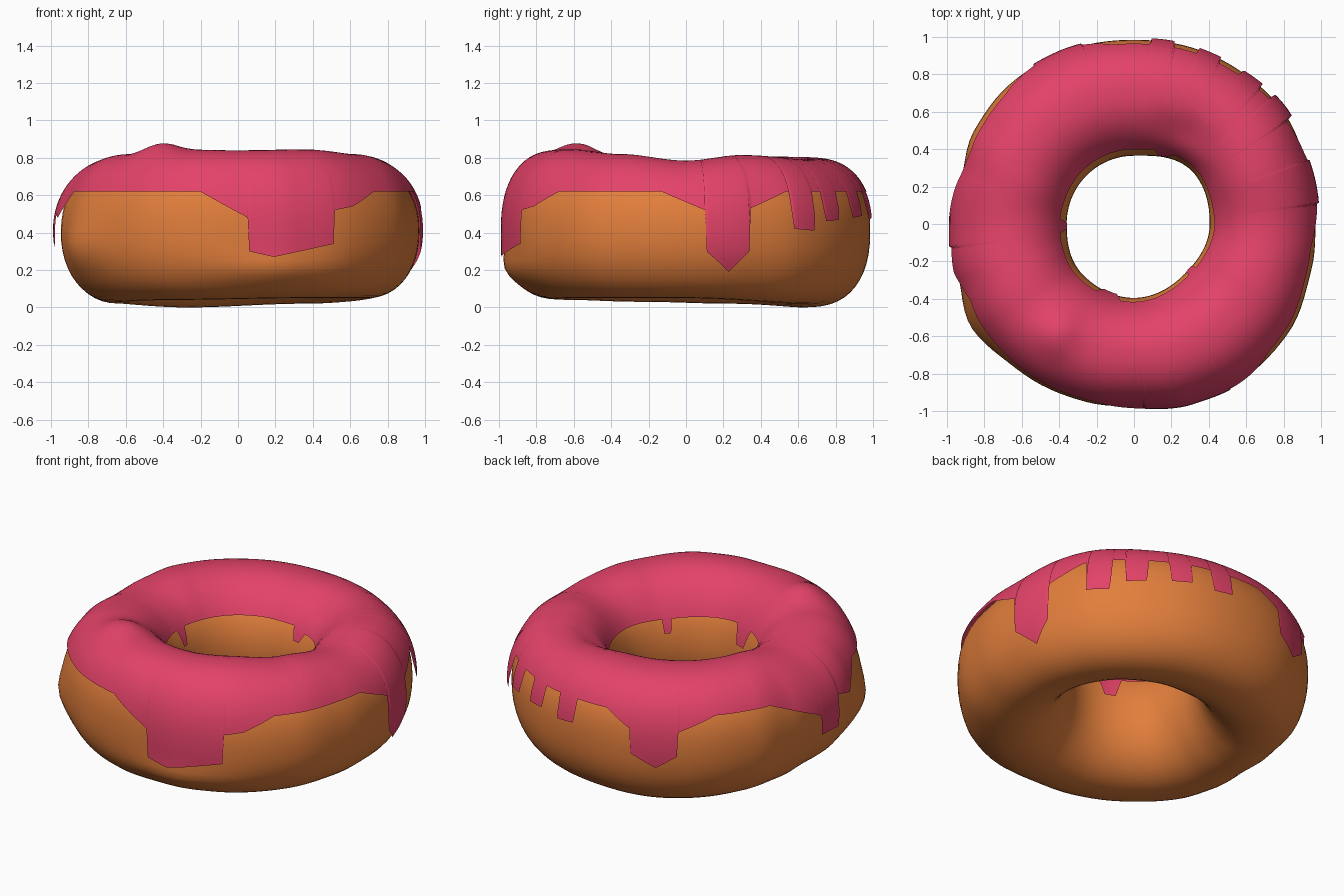
import bpy
import math

if "Cube" in bpy.data.objects:
    bpy.data.objects.remove(bpy.data.objects["Cube"])

ZC = 0.41                                # height of the tube's centre line
GAP = 0.035                              # icing thickness on top

# (angle, value) tables round the ring: outer dough radius, hole radius, underside, crest
OUTER = [(0, .97), (20, .98), (38, 1.0), (65, .995), (90, .985), (115, .995), (133, 1.0),
         (150, .99), (165, .955), (180, .935), (197, .975), (213, 1.0), (235, .995), (255, .985),
         (270, .975), (288, 1.0), (305, 1.015), (325, 1.01), (345, .98)]
HOLE = [(0, .405), (40, .42), (90, .365), (180, .36), (225, .385), (270, .395), (315, .38)]
BOTTOM = [(0, .05), (60, .02), (113, 0), (160, .02), (200, .03), (240, .04), (300, .05)]
CREST = [(0, .785), (25, .815), (60, .795), (90, .80), (120, .805), (155, .81), (180, .785),
         (215, .82), (240, .845), (270, .84), (300, .845), (330, .82)]

# height of the icing's outer rim with its drips, and of its inner rim
RIM = [(6, .52), (6.4, .30), (14, .19), (20, .30), (20.4, .53), (33, .62),
       (34, .62), (34.4, .42), (42.4, .41), (42.8, .62), (47, .62), (47.4, .46),
       (54.4, .47), (54.8, .62), (62, .62), (62.4, .48), (69.6, .49), (70, .62),
       (77, .62), (77.4, .47), (84.6, .48), (85, .62), (97, .62), (106, .53),
       (106.4, .38), (115, .30), (122, .38), (122.4, .53), (135, .62), (155, .62),
       (174, .48), (177, .45), (177.4, .33), (187, .32), (187.4, .52), (195, .48),
       (205, .62), (258, .62), (273, .48), (273.4, .30), (281, .27), (300, .34),
       (300.4, .52), (307, .54), (317, .62), (352, .62)]
INNER_RIM = [(0, .60), (60, .60), (64, .54), (70, .54), (74, .62), (176, .62), (179, .52),
             (184, .52), (187, .62), (240, .62), (246, .5), (256, .5), (260, .62),
             (317, .60), (318, .52), (324, .52), (325, .60)]


def lookup(table, a, smooth=False):
    """Periodic interpolation of (angle, value) pairs."""
    pts = [(table[-1][0] - 360, table[-1][1])] + table + [(table[0][0] + 360, table[0][1])]
    for (a0, v0), (a1, v1) in zip(pts, pts[1:]):
        if a0 <= a <= a1:
            t = (a - a0) / (a1 - a0)
            if smooth:
                t = t * t * (3 - 2 * t)
            return v0 + (v1 - v0) * t


def bump(a, centre, width):
    d = (a - centre + 180) % 360 - 180
    return math.exp(-(d / width) ** 2)


def spow(v, e):
    return math.copysign(abs(v) ** e, v)


def squareness(a, outside):
    return 2.25 - .1 * math.cos(math.radians(2 * a)) if outside else 2.05


def half_height(a, up, off_z):
    if up:
        return lookup(CREST, a, True) - GAP - ZC + off_z
    return ZC - lookup(BOTTOM, a, True)


def tube_point(a, p, off_r=0.0, off_z=0.0):
    """Point on the dough at ring angle a (degrees), tube angle p (radians)."""
    r_out, r_in = lookup(OUTER, a, True), lookup(HOLE, a, True)
    e = 2 / squareness(a, math.cos(p) > 0)
    r = (r_out + r_in) / 2 + ((r_out - r_in) / 2 + off_r) * spow(math.cos(p), e)
    s = spow(math.sin(p), e)
    z = ZC + half_height(a, s > 0, off_z) * s
    if math.cos(p) > 0:                  # low bulges in the dough's side
        r += .035 * bump(a, 212, 12) * math.exp(-((z - .32) / .13) ** 2)
        r += .03 * bump(a, 283, 20) * math.exp(-((z - .2) / .08) ** 2)
    t = math.radians(a)
    return [r * math.cos(t), r * math.sin(t), z]


def rim_angle(a, z, outside):
    """Tube angle at which the icing reaches height z."""
    d = z - ZC
    return math.asin(spow(d / half_height(a, d > 0, GAP), squareness(a, outside) / 2))


def ring_mesh(name, columns, closed, color):
    n, m = len(columns), len(columns[0])
    faces = [(i * m + j, (i + 1) % n * m + j, (i + 1) % n * m + (j + 1) % m, i * m + (j + 1) % m)
             for i in range(n) for j in range(m if closed else m - 1)]
    mesh = bpy.data.meshes.new(name)
    mesh.from_pydata([v for c in columns for v in c], [], faces)
    mesh.shade_smooth()
    mat = bpy.data.materials.new(name + "_color")
    mat.diffuse_color = color
    mat.use_nodes = True
    mat.node_tree.nodes["Principled BSDF"].inputs["Base Color"].default_value = mat.diffuse_color
    mesh.materials.append(mat)
    obj = bpy.data.objects.new(name, mesh)
    bpy.context.collection.objects.link(obj)
    return obj


# Dough ring
dough = [[tube_point(a, math.tau * j / 48) for j in range(48)] for a in range(0, 360, 3)]
ring_mesh("dough", dough, True, (0.76, 0.21, 0.045, 1))

# Icing sheet over the top, with lumps and a rim that drips
icing = []
STEPS = 32
for k in range(720):
    a = k / 2
    p0 = rim_angle(a, lookup(RIM, a), True)
    p1 = math.pi - rim_angle(a, lookup(INNER_RIM, a), False)
    flare = .04 * bump(a, 180, 14) + .012 * bump(a, 38, 12) + .01 * bump(a, 0, 20)
    col = []
    for j in range(STEPS + 1):
        p = p0 + (p1 - p0) * j / STEPS
        v = tube_point(a, p, .014 + flare * max(0, math.cos(p)), GAP)
        v[2] += max(0, math.sin(p)) ** 3 * (
            .035 * bump(a, 235, 9) * math.exp(-((p - 1.5) / .4) ** 2)
            - .04 * bump(a, 60, 18) * math.exp(-((p - 2.1) / .4) ** 2))
        col.append(v)
    icing.append(col)
ring_mesh("icing", icing, False, (0.77, 0.055, 0.14, 1))
